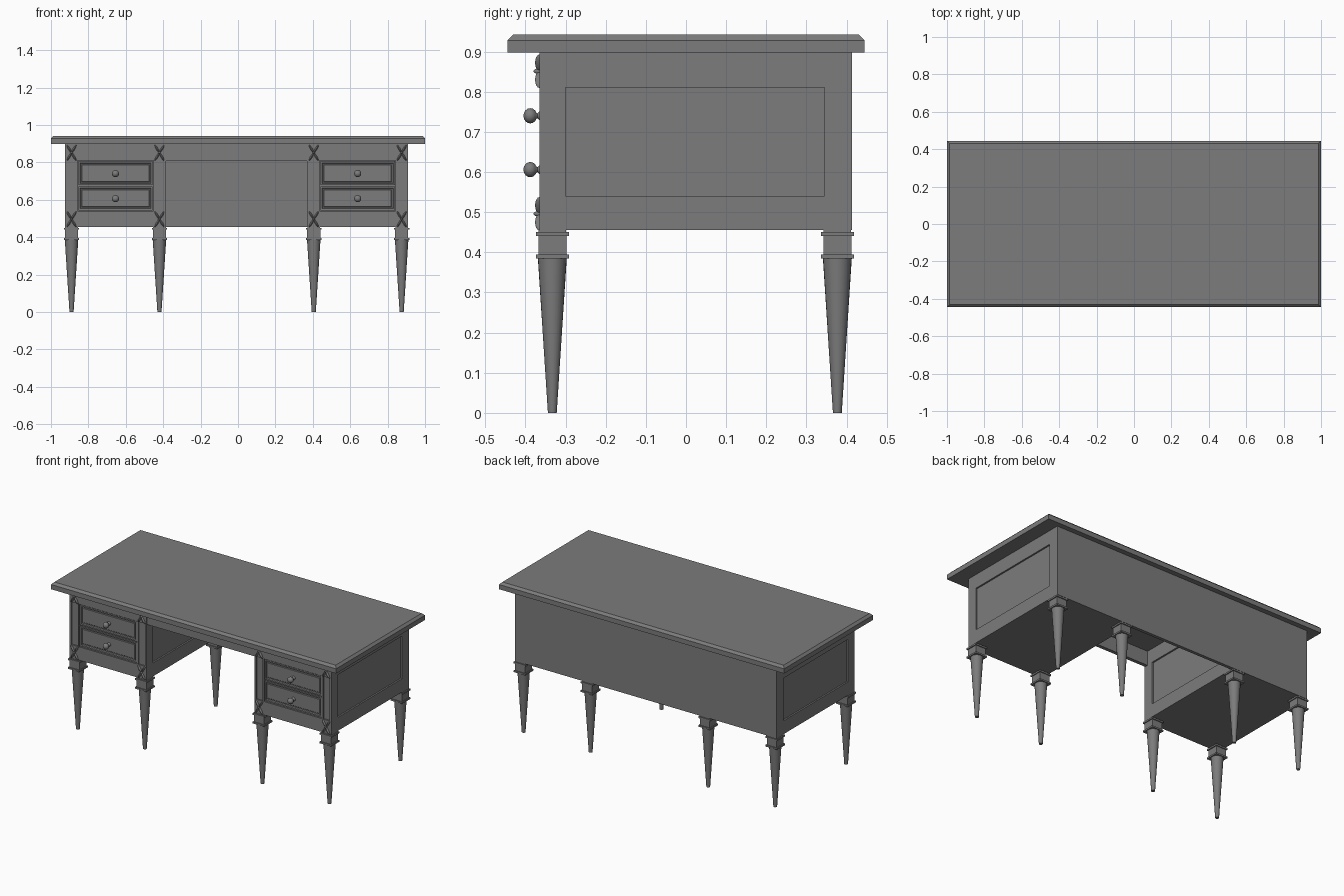
import bpy, bmesh, math
from mathutils import Matrix, Vector

cube = bpy.data.objects.get("Cube")
if cube:
    bpy.data.objects.remove(cube, do_unlink=True)

grey = bpy.data.materials.new("grey paint")
grey.use_nodes = True
COLOUR = (0.2, 0.2, 0.2, 1)
grey.diffuse_color = COLOUR
grey.node_tree.nodes["Principled BSDF"].inputs["Base Color"].default_value = COLOUR

MID = -0.0075                      # centre line of the carcass
FRONT, BACK = -0.365, 0.413
LOW, HIGH = 0.455, 0.898
SINK = 0.010                       # depth of the sunken panels


def finish(name, bm, smooth=False):
    bmesh.ops.recalc_face_normals(bm, faces=bm.faces)
    mesh = bpy.data.meshes.new(name)
    bm.to_mesh(mesh)
    bm.free()
    mesh.materials.append(grey)
    ob = bpy.data.objects.new(name, mesh)
    bpy.context.collection.objects.link(ob)
    if smooth:
        bpy.ops.object.select_all(action='DESELECT')
        ob.select_set(True)
        bpy.context.view_layer.objects.active = ob
        bpy.ops.object.shade_smooth_by_angle(angle=math.radians(40))
    return ob


def add_box(bm, x, y, z):
    """Box from (low, high) pairs; returns its vertices."""
    size = Vector((x[1] - x[0], y[1] - y[0], z[1] - z[0]))
    centre = Vector((sum(x), sum(y), sum(z))) / 2
    m = Matrix.Translation(centre) @ Matrix.Diagonal((*size, 1))
    return bmesh.ops.create_cube(bm, size=1, matrix=m)["verts"]


def box(name, x, y, z):
    bm = bmesh.new()
    add_box(bm, x, y, z)
    return finish(name, bm)


def lathe(bm, profile, matrix, steps=24):
    """Spin (radius, height) points around the local z axis."""
    verts = [bm.verts.new((r, 0, h)) for r, h in profile]
    edges = [bm.edges.new(pair) for pair in zip(verts, verts[1:])]
    start = set(bm.verts) - set(verts)
    bmesh.ops.spin(bm, geom=verts + edges, cent=(0, 0, 0), axis=(0, 0, 1),
                   angle=math.tau, steps=steps, use_duplicate=False)
    fresh = [v for v in bm.verts if v not in start]
    bmesh.ops.remove_doubles(bm, verts=fresh, dist=1e-5)
    fresh = [v for v in bm.verts if v not in start]
    bmesh.ops.transform(bm, matrix=matrix, verts=fresh)


# Table top with chamfered upper rim
bm = bmesh.new()
add_box(bm, (-1, 1), (-0.445, 0.445), (HIGH, 0.942))
rim = [e for e in bm.edges if all(v.co.z > 0.93 for v in e.verts)]
bmesh.ops.bevel(bm, geom=rim, offset=0.014, segments=1, affect='EDGES')
finish("table_top", bm)

# Back panel and front apron of the knee space
KNEE = (MID - 0.379, MID + 0.379)
box("knee_back_panel", KNEE, (BACK - 0.02, BACK), (LOW, HIGH))
box("knee_apron", KNEE, (FRONT + 0.003, FRONT + 0.025), (0.807, HIGH))


def pedestal(label, side):
    cx = MID + side * 0.6475
    x0, x1 = cx - 0.27, cx + 0.27
    body = box(label + "_pedestal", (x0, x1), (FRONT, BACK), (LOW, HIGH))
    # Sunken areas: two side panels, drawer opening, stile strips
    bm = bmesh.new()
    panel_z = (0.54, 0.81)
    for x in (x0, x1):
        add_box(bm, (x - SINK, x + SINK), (-0.30, 0.345), panel_z)
    add_box(bm, (cx - 0.203, cx + 0.203), (FRONT - 0.02, FRONT + 0.02), panel_z)
    for s in (-1, 1):
        sx = cx + s * 0.235
        add_box(bm, (sx - 0.023, sx + 0.023), (FRONT - 0.02, FRONT + 0.008), panel_z)
    cutter = finish(label + "_cutter", bm)
    cutter.hide_render = True
    mod = body.modifiers.new("sunken", 'BOOLEAN')
    mod.operation, mod.solver, mod.object = 'DIFFERENCE', 'EXACT', cutter
    bpy.context.view_layer.objects.active = body
    bpy.ops.object.modifier_apply(modifier=mod.name)
    bpy.data.objects.remove(cutter, do_unlink=True)

    for level, mid_z in (("lower", 0.608), ("upper", 0.742)):
        # Drawer front with stepped sunken field
        bm = bmesh.new()
        add_box(bm, (cx - 0.199, cx + 0.199), (FRONT + 0.004, FRONT + 0.03),
                (mid_z - 0.064, mid_z + 0.064))
        bm.normal_update()
        face = min(bm.faces, key=lambda f: f.calc_center_median().y)
        for width, depth in ((0.012, 0), (0.004, -0.008), (0.008, 0), (0.004, 0.003)):
            bmesh.ops.inset_region(bm, faces=[face], thickness=width, depth=depth)
        finish(f"{label}_{level}_drawer", bm)
        # Round knob on a thin stem
        bm = bmesh.new()
        ball = [(0.019 * math.sin(a * math.pi / 8), 0.018 - 0.017 * math.cos(a * math.pi / 8))
                for a in range(1, 9)]
        profile = [(0.013, -0.022), (0.011, -0.005), (0.006, 0)] + ball
        profile[-1] = (0, profile[-1][1])
        place = Matrix.Translation((cx, FRONT - 0.005, mid_z - 0.002))
        lathe(bm, profile, place @ Matrix.Rotation(math.pi / 2, 4, 'X'), 20)
        finish(f"{label}_{level}_knob", bm, True)

    # Crossed leaf ornaments on the stiles
    bm = bmesh.new()
    for sx in (cx - 0.235, cx + 0.235):
        for z in (0.851, 0.496):
            place = Matrix.Translation((sx, FRONT, z))
            for s in (-1, 1):
                for t in (-1, 1):
                    leaf = (place @ Matrix.Translation((s * 0.0125, 0, t * 0.021))
                            @ Matrix.Rotation(s * t * math.radians(31), 4, 'Y')
                            @ Matrix.Diagonal((0.006, 0.011, 0.024, 1)))
                    bmesh.ops.create_uvsphere(bm, u_segments=10, v_segments=8,
                                              radius=1, matrix=leaf)
            stud = place @ Matrix.Diagonal((0.007, 0.015, 0.007, 1))
            bmesh.ops.create_uvsphere(bm, u_segments=12, v_segments=8, radius=1, matrix=stud)
    finish(label + "_ornaments", bm, True)

    # Legs: square collared block above a round taper
    for row, y in (("front", -0.333), ("back", 0.377)):
        for s, where in ((-1, "right"), (1, "left")):
            lx = cx + s * 0.235
            bm = bmesh.new()
            for half, z in ((0.034, (0.450, LOW)), (0.041, (0.440, 0.450)),
                            (0.035, (0.395, 0.440)), (0.041, (0.385, 0.395))):
                add_box(bm, (lx - half, lx + half), (y - half, y + half), z)
            lathe(bm, [(0, 0), (0.011, 0), (0.036, 0.386)], Matrix.Translation((lx, y, 0)))
            finish(f"{label}_{row}_{where}_leg", bm, True)


pedestal("right", -1)
pedestal("left", 1)
